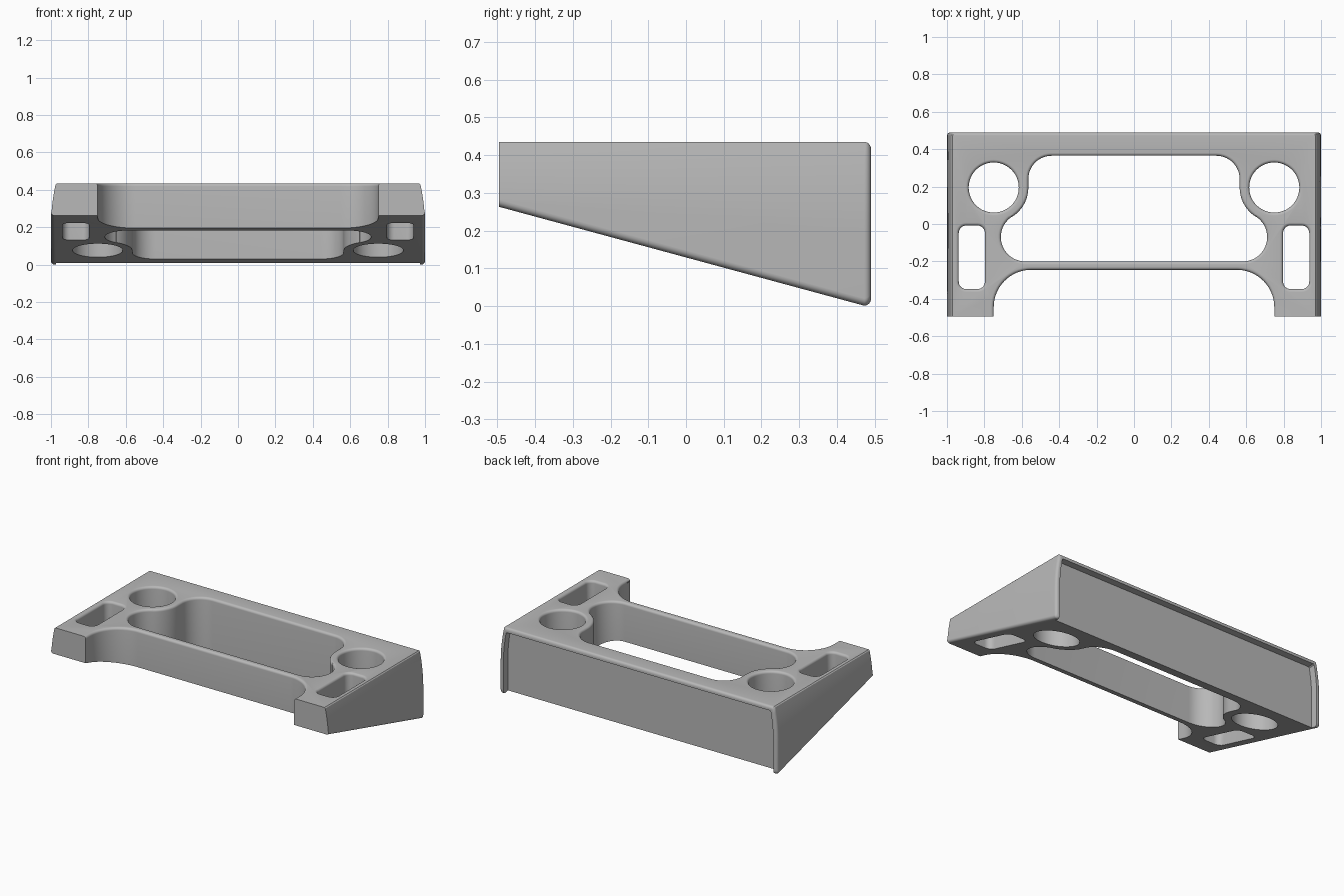
import bpy, bmesh
from math import sin, cos, radians, pi
from mathutils import Vector

cube = bpy.data.objects.get("Cube")
if cube:
    bpy.data.objects.remove(cube, do_unlink=True)

TOP = 0.435       # height of the top face
BACK = 0.49       # rear end
FRONT = -0.495    # front end
ROUND = 0.018     # edge rounding

grey = bpy.data.materials.new("matte_grey")
grey.use_nodes = True
colour = (0.48, 0.48, 0.48, 1)
grey.diffuse_color = colour
grey.node_tree.nodes["Principled BSDF"].inputs["Base Color"].default_value = colour


def loft(name, rings):
    """Closed solid through rings of equal point count."""
    bm = bmesh.new()
    loops = [[bm.verts.new(p) for p in ring] for ring in rings]
    for a, b in zip(loops, loops[1:]):
        for i in range(len(a)):
            j = (i + 1) % len(a)
            bm.faces.new((a[i], a[j], b[j], b[i]))
    bm.faces.new(loops[0])
    bm.faces.new(loops[-1])
    bmesh.ops.recalc_face_normals(bm, faces=bm.faces)
    mesh = bpy.data.meshes.new(name)
    bm.to_mesh(mesh)
    bm.free()
    mesh.materials.append(grey)
    obj = bpy.data.objects.new(name, mesh)
    bpy.context.collection.objects.link(obj)
    return obj


def arc(cx, cy, r, start, end, steps=14):
    angles = [radians(start + (end - start) * i / steps) for i in range(steps + 1)]
    return [Vector((cx + r * cos(a), cy + r * sin(a))) for a in angles]


def mirrored(half):
    """Complete a clockwise right half with its mirror image."""
    return half + [Vector((-p.x, p.y)) for p in reversed(half)]


def section(y, bottom, inset=0.0):
    """Cross-section with bulging sides and rounded lower corners."""
    low, high = bottom + inset, TOP - inset
    half = [Vector((p.x - inset, p.y)) for p in arc(1 - ROUND, low + ROUND, ROUND, -90, 0, 6)]
    half += [Vector((1 - inset, low + ROUND + 0.001))]
    start = max(0.2, low + ROUND + 0.002)
    for i in range(9):
        z = start + (high - 0.006 - start) * i / 8
        half.append(Vector((1 - inset - 0.026 * ((z - 0.2) / (TOP - 0.2)) ** 2, z)))
    half.append(Vector((half[-1].x - 0.006, high)))
    return [(p.x, y, p.y) for p in mirrored(half)]


def slope(y):
    return 0.263 - 0.264 * (y - FRONT) / (BACK - FRONT - 0.01)


# Wedge body with a rounded rear edge
rings = [section(FRONT, slope(FRONT)), section(BACK - ROUND, slope(BACK - ROUND))]
for i in range(1, 7):
    t = i / 6 * pi / 2
    rings.append(section(BACK - ROUND + ROUND * sin(t), slope(BACK - ROUND),
                         ROUND * (1 - cos(t))))
body = loft("wedge_frame", rings)


def flared_cutter(name, outline, lip=0.016):
    """Vertical cutter whose mouth flares to round the top edge."""
    pts = [p for i, p in enumerate(outline) if (p - outline[i - 1]).length > 1e-4]
    normals = []
    for i, p in enumerate(pts):
        d = (p - pts[i - 1]).normalized() + (pts[(i + 1) % len(pts)] - p).normalized()
        normals.append(Vector((-d.y, d.x)).normalized())
    levels = [(-0.1, 0)]
    for i in range(7):
        t = i / 6 * pi / 2
        levels.append((TOP - lip + lip * sin(t), lip * (1 - cos(t))))
    levels.append((TOP + 0.1, lip))
    return loft(name, [[(p.x + n.x * o, p.y + n.y * o, z) for p, n in zip(pts, normals)]
                       for z, o in levels])


cutters = []

# Central opening, necked around the round holes
opening = arc(0.44, 0.24, 0.125, 90, 0) + arc(0.75, 0.195, 0.185, 180, 237.6)
opening += arc(0.582, -0.07, 0.13, 57.6, -90, 20)
cutters.append(flared_cutter("opening_cutter", mirrored(opening)))

# Front bay between the feet
bay = arc(0.55, -0.445, 0.2, 90, 0, 18) + [Vector((0.75, -0.7))]
cutters.append(flared_cutter("front_bay_cutter", mirrored(bay)))

# Round holes and rounded slots on both sides
for side, label in ((1, "left"), (-1, "right")):
    hole = arc(side * 0.75, 0.195, 0.134, 360, 0, 48)[:-1]
    cutters.append(flared_cutter(label + "_hole_cutter", hole))
    slot = []
    for x, y, a in ((0.07, 0.17, 90), (0.07, -0.17, 0), (-0.07, -0.17, -90), (-0.07, 0.17, 180)):
        r = 0.04
        cx = side * 0.867 + x - r * (1 if x > 0 else -1)
        cy = -0.178 + y - r * (1 if y > 0 else -1)
        slot += arc(cx, cy, r, a, a - 90, 8)
    cutters.append(flared_cutter(label + "_slot_cutter", slot))

# Recessed rear panel, open at the bottom
recess = [section(y, -0.2, 0.028) for y in (BACK - 0.045, BACK + 0.1)]
cutters.append(loft("rear_recess_cutter", recess))

for cutter in cutters:
    mod = body.modifiers.new(cutter.name, "BOOLEAN")
    mod.operation = "DIFFERENCE"
    mod.solver = "EXACT"
    mod.object = cutter

# Bake the cuts, then remove the cutters
depsgraph = bpy.context.evaluated_depsgraph_get()
result = bpy.data.meshes.new_from_object(body.evaluated_get(depsgraph))
body.modifiers.clear()
body.data = result
for cutter in cutters:
    bpy.data.objects.remove(cutter, do_unlink=True)

bpy.ops.object.select_all(action="DESELECT")
body.select_set(True)
bpy.context.view_layer.objects.active = body
bpy.ops.object.shade_smooth_by_angle(angle=radians(32))
